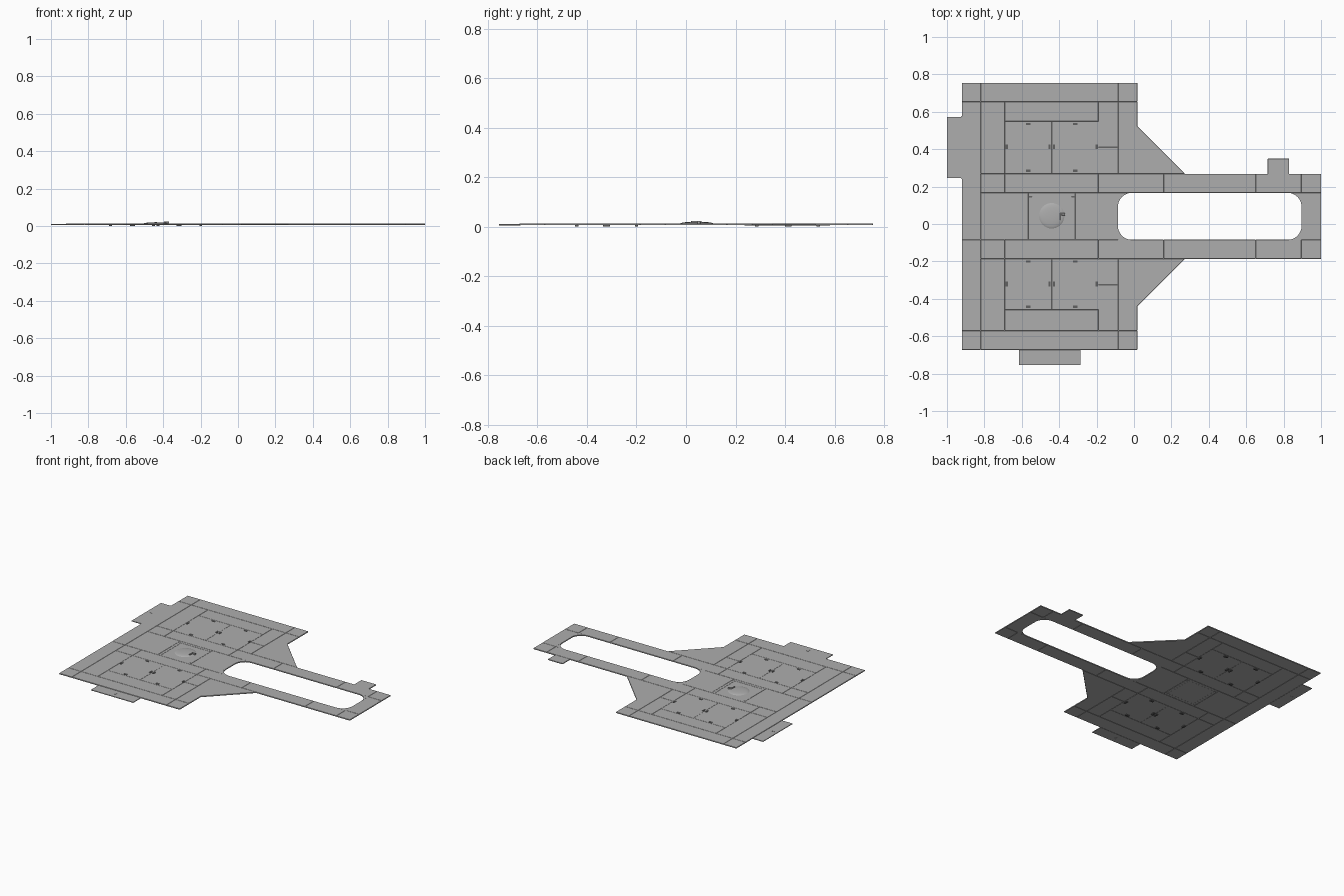
import bpy, bmesh, math
from mathutils import Vector

if "Cube" in bpy.data.objects:
    bpy.data.objects.remove(bpy.data.objects["Cube"])

LOW, TOP = 0.006, 0.013          # underside and top of the main plating
SHIFT = -0.004                   # centres the plan on y = 0


def material(name, v):
    m = bpy.data.materials.new(name)
    m.diffuse_color = (v, v, v, 1)
    m.use_nodes = True
    m.node_tree.nodes["Principled BSDF"].inputs["Base Color"].default_value = m.diffuse_color
    return m


GREY = material("mid_grey", 0.42)
DARK = material("dark_grey", 0.12)


def rect(x0, x1, y0, y1):
    return [(x0, y0), (x1, y0), (x1, y1), (x0, y1)]


def slab(name, outlines, z0=LOW, z1=TOP, bevel=0.0014, mat=GREY):
    """One object made of flat outlines extruded from z0 to z1."""
    bm = bmesh.new()
    for pts in outlines:
        lo = [bm.verts.new((x, y, z0)) for x, y in pts]
        hi = [bm.verts.new((x, y, z1)) for x, y in pts]
        bm.faces.new(lo[::-1])
        bm.faces.new(hi)
        n = len(pts)
        for i in range(n):
            j = (i + 1) % n
            bm.faces.new((lo[i], lo[j], hi[j], hi[i]))
    bmesh.ops.recalc_face_normals(bm, faces=bm.faces)
    return finish(name, bm, bevel, mat)


def finish(name, bm, bevel=0, mat=GREY):
    me = bpy.data.meshes.new(name)
    bm.to_mesh(me)
    bm.free()
    me.materials.append(mat)
    ob = bpy.data.objects.new(name, me)
    ob.location.y = SHIFT
    bpy.context.collection.objects.link(ob)
    if bevel:
        m = ob.modifiers.new("seam_bevel", 'BEVEL')
        m.width, m.segments = bevel, 1
        m.limit_method, m.angle_limit = 'ANGLE', math.radians(50)
    return ob


def mirror_y(pts):
    """Reflect an outline across the plan's long axis at y = 0.045."""
    return [(x, 0.09 - y) for x, y in pts][::-1]


def both(outlines):
    return outlines + [mirror_y(p) for p in outlines]


# Border panels around the wide body
slab("border_panels", [
    rect(-0.92, -0.82, 0.657, 0.759), rect(-0.82, -0.085, 0.657, 0.759),
    rect(-0.085, 0.018, 0.657, 0.759),
    rect(-0.92, -0.82, -0.08, 0.657), rect(-0.92, -0.82, -0.567, -0.08),
    rect(-0.92, -0.82, -0.669, -0.567), rect(-0.82, -0.085, -0.669, -0.567),
    rect(-0.085, 0.018, -0.669, -0.567)])

# Panels framing the two large bays
slab("bay_surrounds", [
    rect(-0.82, -0.69, 0.272, 0.657), rect(-0.69, -0.19, 0.552, 0.657),
    rect(-0.19, -0.085, 0.415, 0.657), rect(-0.19, -0.085, 0.272, 0.415),
    rect(-0.82, -0.69, -0.567, -0.182), rect(-0.69, -0.19, -0.567, -0.455),
    rect(-0.19, -0.085, -0.567, -0.32), rect(-0.19, -0.085, -0.32, -0.182)])

# Side panels with the sloping gussets
slab("gusset_panels", both([
    [(-0.085, 0.272), (0.272, 0.272), (0.018, 0.527), (0.018, 0.657), (-0.085, 0.657)]]))

# Long corridors and the centre strip
slab("corridor_panels", both([
    rect(-0.82, -0.69, 0.17, 0.272), rect(-0.69, -0.19, 0.17, 0.272),
    rect(-0.19, 0.16, 0.17, 0.272), rect(0.16, 0.65, 0.17, 0.272),
    rect(0.65, 0.895, 0.17, 0.272), rect(0.895, 1.0, 0.17, 0.272)])
    + [rect(0.895, 1.0, -0.08, 0.17)])
slab("centre_panels", [rect(-0.82, -0.565, -0.08, 0.17),
                       rect(-0.315, -0.085, -0.08, 0.17)])

# Rounded inner corners of the long opening
R = 0.075


def fillet(cx, cy, sx, sy):
    arc = [(cx + sx * R * (1 - math.sin(a)), cy + sy * R * (1 - math.cos(a)))
           for a in (math.pi / 2 * i / 8 for i in range(9))]
    return [(cx, cy)] + arc


slab("opening_corners", [fillet(x, y, sx, sy)
     for x, sx in ((-0.086, 1), (0.896, -1))
     for y, sy in ((-0.081, 1), (0.171, -1))], bevel=0)

# Bay floors with small sunken latch pockets
for label, y0, y1 in (("rear", 0.272, 0.552), ("front", -0.455, -0.182)):
    ym = 0.417 if label == "rear" else -0.317
    pits = [(x, y, 0.024, 0.012) for x in (-0.565, -0.315)
            for y in (y0 + 0.017, y1 - 0.014)]
    pits += [(-0.681, ym, 0.013, 0.025), (-0.199, ym, 0.013, 0.025),
             (-0.452, ym, 0.012, 0.026), (-0.428, ym, 0.012, 0.026)]

    def boxes(grow):
        return [rect(x - w / 2 - grow, x + w / 2 + grow, y - h / 2 - grow, y + h / 2 + grow)
                for x, y, w, h in pits]
    cutter = slab(label + "_pocket_cutter", boxes(0), -0.01, 0.03, 0)
    cutter.hide_render = True
    cutter.hide_viewport = True
    for side, x0, x1 in (("left", -0.69, -0.44), ("right", -0.44, -0.19)):
        bay = slab(f"{label}_bay_floor_{side}", [rect(x0, x1, y0, y1)], bevel=0.0007)
        cut = bay.modifiers.new("pockets", 'BOOLEAN')
        cut.operation, cut.solver, cut.object = 'DIFFERENCE', 'EXACT', cutter
    slab(label + "_pocket_floors", boxes(0.001), 0.0, 0.0065, 0, DARK)

# Square centre hatch: sunken floor inside a frame
slab("hatch_floor", [rect(-0.545, -0.335, -0.06, 0.15)], LOW, 0.0122, 0)
slab("hatch_frame", [
    rect(-0.565, -0.315, 0.15, 0.17), rect(-0.565, -0.315, -0.08, -0.06),
    rect(-0.565, -0.545, -0.06, 0.15), rect(-0.335, -0.315, -0.06, 0.15)], bevel=0.0008)

# Shallow dome turned around the hatch centre
C = Vector((-0.44, 0.048, 0))
profile = [(0, 0.020), (0.025, 0.0195), (0.045, 0.018), (0.058, 0.016),
           (0.066, 0.0135), (0.07, 0.011)]
bm = bmesh.new()
vs = [bm.verts.new(C + Vector((r, 0, z))) for r, z in profile]
es = [bm.edges.new(p) for p in zip(vs, vs[1:])]
bmesh.ops.spin(bm, geom=vs + es, cent=C, axis=(0, 0, 1), angle=math.tau, steps=32)
bmesh.ops.remove_doubles(bm, verts=bm.verts, dist=0.0001)
bmesh.ops.recalc_face_normals(bm, faces=bm.faces)
dome = finish("hatch_dome", bm)
for p in dome.data.polygons:
    p.use_smooth = True

# Small handle on the dome's right side
slab("hatch_handle", [rect(-0.395, -0.387, 0.025, 0.062), rect(-0.387, -0.368, 0.05, 0.062)],
     0.012, 0.023, 0.001)

# Lowered tabs at the outer edges
slab("left_tab", [[(-1.0, 0.249), (-0.925, 0.249), (-0.915, 0.239), (-0.915, 0.587),
                   (-0.925, 0.577), (-1.0, 0.577)]], 0.005, 0.010, 0.0007)
slab("front_tab", [rect(-0.615, -0.285, -0.751, -0.665)], 0.005, 0.010, 0.0007)
slab("rear_tab", [rect(0.715, 0.83, 0.267, 0.353)], 0.006, 0.012, 0.0007)
slab("tab_latches", [rect(-0.977, -0.957, 0.414, 0.42), rect(-0.458, -0.448, -0.721, -0.695),
                     rect(-0.448, -0.44, -0.708, -0.700)], 0.004, 0.0115, 0)
